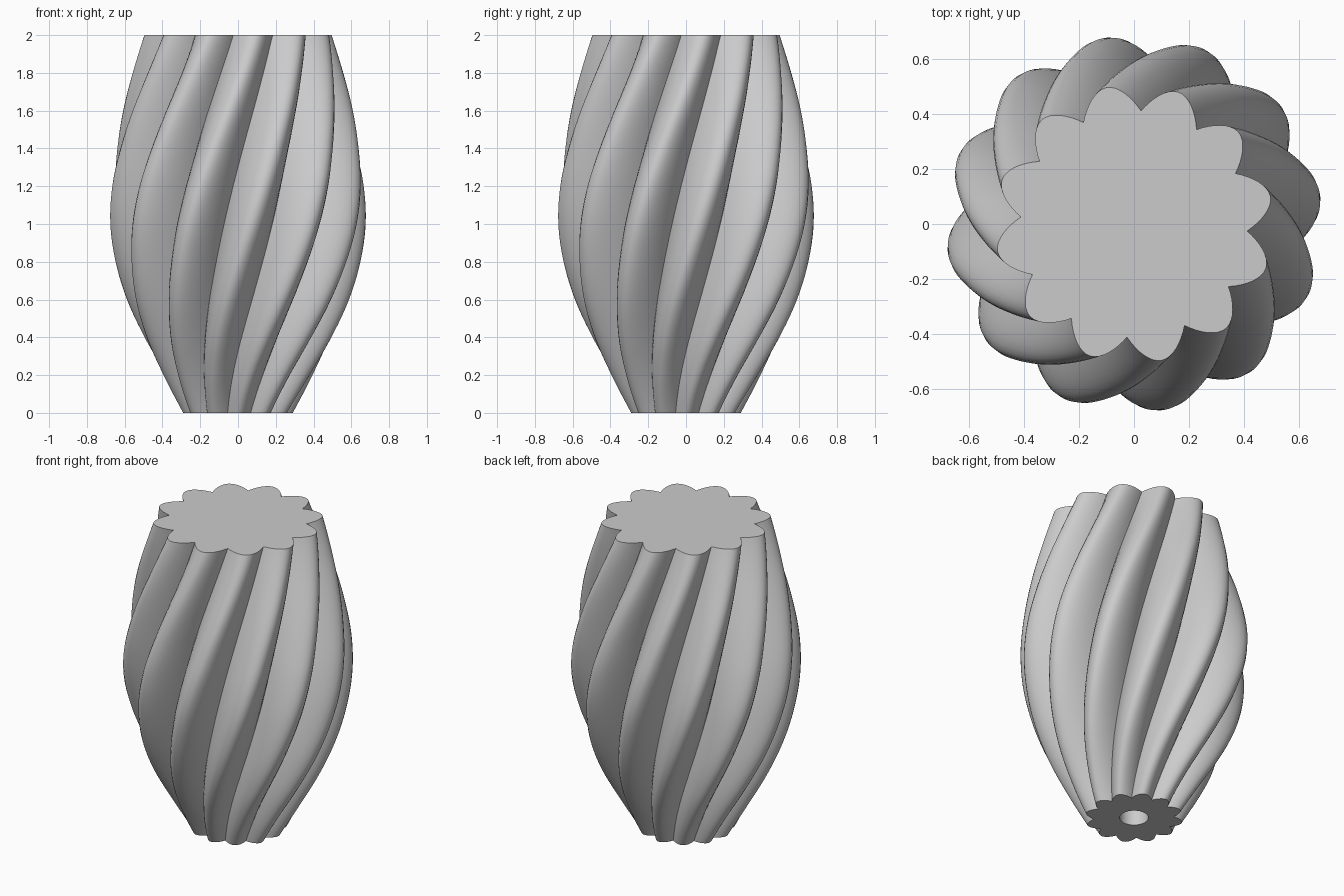
import bpy, bmesh, math

cube = bpy.data.objects.get("Cube")
if cube:
    bpy.data.objects.remove(cube, do_unlink=True)

LOBES, STEPS, RINGS = 12, 16, 64
HEIGHT, TWIST, TOP_TIP = 2.0, math.radians(70), math.radians(101.5)
EASE = math.radians(2.5)
HOLE_R, HOLE_DEPTH = 0.085, 1.0
# Tip radius at evenly spaced heights, bottom to top
PROFILE = [0.29, 0.4, 0.505, 0.59, 0.648, 0.68, 0.68, 0.652, 0.61, 0.558, 0.505]


def tip_radius(t):
    """Smooth interpolation through the profile."""
    f = t * (len(PROFILE) - 1)
    i = min(int(f), len(PROFILE) - 2)
    u = f - i
    p0, p1, p2, p3 = (PROFILE[min(max(k, 0), len(PROFILE) - 1)] for k in range(i - 1, i + 3))
    if i == 0:
        p0 = 2 * p1 - p2
    if i == len(PROFILE) - 2:
        p3 = 2 * p2 - p1
    return p1 + 0.5 * u * (p2 - p0 + u * (2 * p0 - 5 * p1 + 4 * p2 - p3
                                          + u * (3 * (p1 - p2) + p3 - p0)))


def lobe(s, t):
    """Rounded tip at s = 0, straight flank to a sharp valley at s = 1, deepest mid height."""
    depth = 0.185 + 0.085 * max(math.sin(math.pi * t), 0) ** 0.7
    k = 0.6
    return 1 - depth * (math.hypot(s, k) - k) / (math.hypot(1, k) - k)


def turn_at(t):
    """Twist, a little faster towards the top."""
    return (TOP_TIP - math.pi / LOBES - TWIST * (1 - t)
            + EASE * math.sin(2 * math.pi * t))


bm = bmesh.new()
N = LOBES * STEPS


def ring(z, radius_at, turn):
    verts = []
    for k in range(N):
        a = 2 * math.pi * k / N + turn
        r = radius_at(abs(2 * (k % STEPS) / STEPS - 1))
        verts.append(bm.verts.new((r * math.cos(a), r * math.sin(a), z)))
    return verts


def bridge(low, high):
    for k in range(N):
        j = (k + 1) % N
        bm.faces.new((low[k], low[j], high[j], high[k]))


# Twisted lobed wall
rings = []
for i in range(RINGS + 1):
    t = i / RINGS
    rings.append(ring(HEIGHT * t, lambda s: tip_radius(t) * lobe(s, t), turn_at(t)))
for low, high in zip(rings, rings[1:]):
    bridge(low, high)

# Flat top, and a base with a round blind hole
bm.faces.new(rings[-1])
mouth = ring(0, lambda s: HOLE_R, turn_at(0))
inner = ring(HOLE_DEPTH, lambda s: HOLE_R, turn_at(0))
bridge(mouth, rings[0])
bridge(inner, mouth)
bm.faces.new(inner[::-1])
bmesh.ops.recalc_face_normals(bm, faces=bm.faces)

mesh = bpy.data.meshes.new("twisted_vase")
bm.to_mesh(mesh)
bm.free()
vase = bpy.data.objects.new("twisted_vase", mesh)
bpy.context.collection.objects.link(vase)

# Plain grey
grey = bpy.data.materials.new("light_grey")
grey.use_nodes = True
color = (0.6, 0.6, 0.6, 1)
grey.diffuse_color = color
grey.node_tree.nodes["Principled BSDF"].inputs["Base Color"].default_value = color
mesh.materials.append(grey)

bpy.ops.object.select_all(action="DESELECT")
vase.select_set(True)
bpy.context.view_layer.objects.active = vase
bpy.ops.object.shade_smooth_by_angle(angle=math.radians(30))
